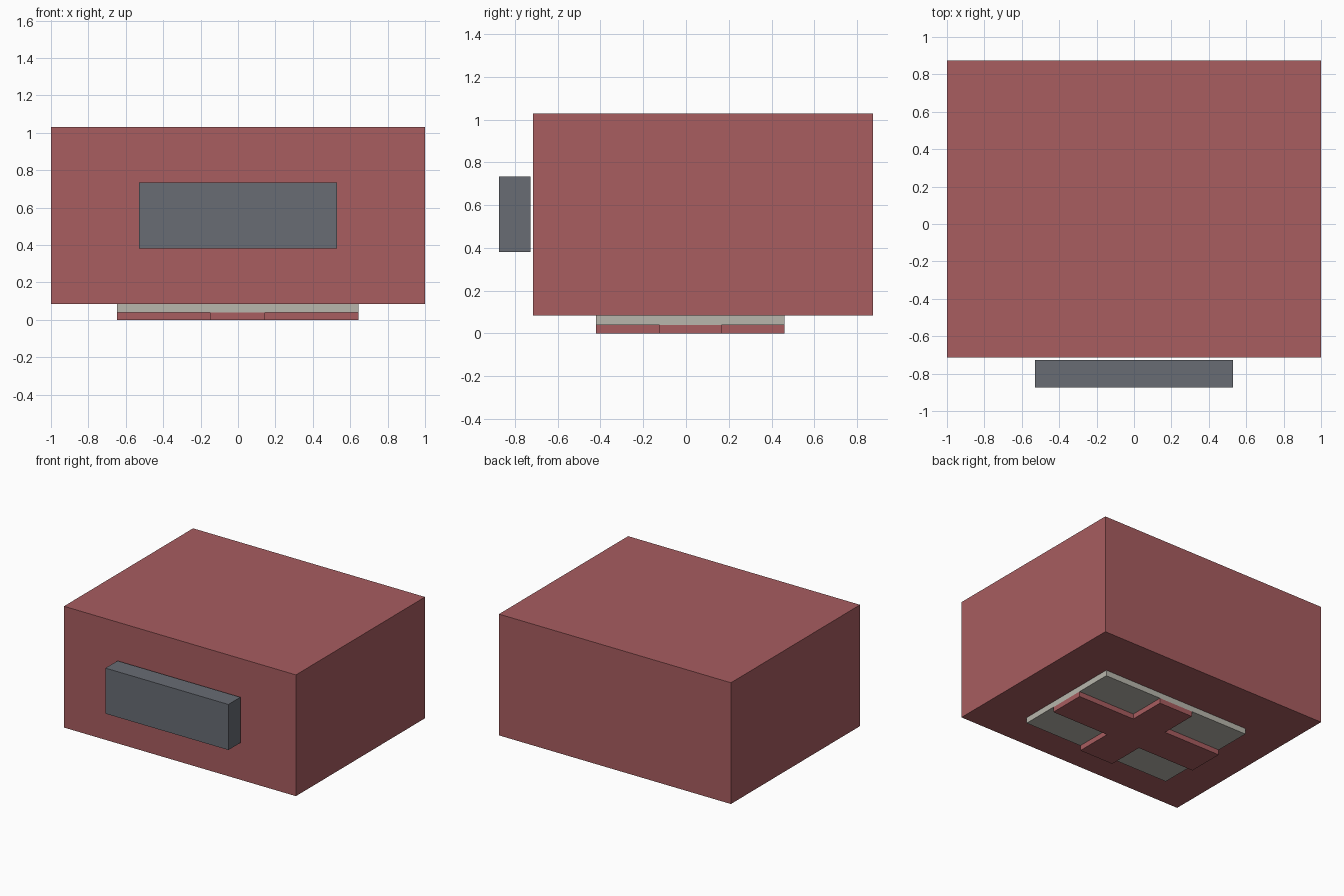
import bpy
import bmesh
from mathutils import Vector

cube = bpy.data.objects.get("Cube")
if cube:
    bpy.data.objects.remove(cube, do_unlink=True)


def material(name, color):
    mat = bpy.data.materials.new(name)
    mat.use_nodes = True
    mat.diffuse_color = (*color, 1)
    mat.node_tree.nodes["Principled BSDF"].inputs["Base Color"].default_value = (*color, 1)
    return mat


def add_object(name, bm, mat):
    bmesh.ops.recalc_face_normals(bm, faces=bm.faces)
    mesh = bpy.data.meshes.new(name)
    bm.to_mesh(mesh)
    bm.free()
    mesh.materials.append(mat)
    obj = bpy.data.objects.new(name, mesh)
    bpy.context.collection.objects.link(obj)
    return obj


def box(name, low, high, mat):
    low, high = Vector(low), Vector(high)
    bm = bmesh.new()
    bmesh.ops.create_cube(bm, size=1)
    bmesh.ops.scale(bm, vec=high - low, verts=bm.verts)
    bmesh.ops.translate(bm, vec=(low + high) / 2, verts=bm.verts)
    return add_object(name, bm, mat)


red = material("dusty red", (0.392, 0.109, 0.117))
slate = material("slate grey", (0.138, 0.150, 0.174))
pale = material("pale grey", (0.479, 0.468, 0.416))

# Main block and the front panel floating just ahead of it
box("body", (-1, -0.715, 0.085), (1, 0.875, 1.03), red)
box("front_panel", (-0.53, -0.875, 0.38), (0.53, -0.727, 0.735), slate)

# Base plate under the body
x0, x1, y0, y1 = -0.647, 0.643, -0.42, 0.46
base_top, cross_top = 0.085, 0.04
box("base_plate", (x0, y0, cross_top), (x1, y1, base_top), pale)

# Cross-shaped foot, extruded from its outline and flush with the plate edges
a0, a1, b0, b1 = -0.15, 0.145, -0.125, 0.165
outline = [(a0, y0), (a1, y0), (a1, b0), (x1, b0), (x1, b1), (a1, b1),
           (a1, y1), (a0, y1), (a0, b1), (x0, b1), (x0, b0), (a0, b0)]
bm = bmesh.new()
face = bm.faces.new([bm.verts.new((x, y, 0)) for x, y in outline])
extruded = bmesh.ops.extrude_face_region(bm, geom=[face], use_keep_orig=True)
top = [v for v in extruded["geom"] if isinstance(v, bmesh.types.BMVert)]
bmesh.ops.translate(bm, vec=(0, 0, cross_top), verts=top)
add_object("cross_foot", bm, red)
